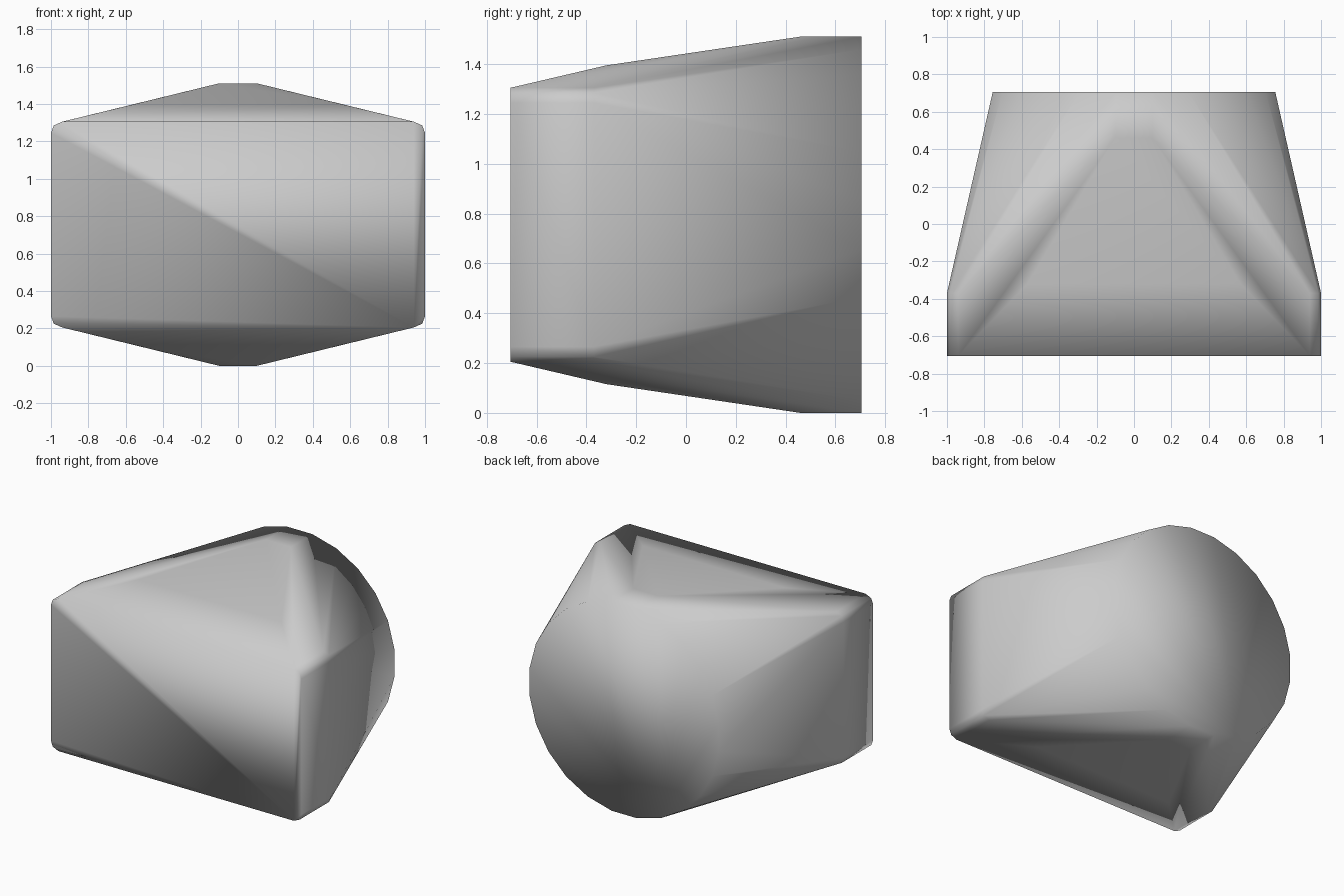
import bpy, bmesh
from math import sin, cos, pi

if "Cube" in bpy.data.objects:
    bpy.data.objects.remove(bpy.data.objects["Cube"])

CZ = 0.76   # height of the centre axis
pts = []

# front block: rounded rectangle, repeated at the face and where the taper starts
corner = [(1.0, 0.49), (0.985, 0.53), (0.94, 0.55)]
for y in (-0.705, -0.37):
    for sx in (-1, 1):
        for sz in (-1, 1):
            pts += [(sx * x, y, CZ + sz * z) for x, z in corner]

# shoulder ridge above and below, where the slope changes
for sx in (-1, 1):
    for sz in (-1, 1):
        pts.append((sx * 0.57, -0.32, CZ + sz * 0.64))

# round back end
N = 24
for i in range(N):
    a = 2 * pi * (i + 0.5) / N
    x, z = 0.762 * cos(a), 0.762 * sin(a)
    pts.append((x, 0.705, CZ + z))
    if abs(x) < 0.15:                      # short flat at top and bottom
        pts.append((x, 0.46, CZ + z))

# wrap everything in one convex shell
bm = bmesh.new()
for p in pts:
    bm.verts.new(p)
res = bmesh.ops.convex_hull(bm, input=bm.verts[:])
junk = {g for g in res["geom_interior"] + res["geom_unused"]
        if isinstance(g, bmesh.types.BMVert)}
bmesh.ops.delete(bm, geom=list(junk), context='VERTS')
bmesh.ops.recalc_face_normals(bm, faces=bm.faces[:])
low = min(v.co.z for v in bm.verts)
for v in bm.verts:
    v.co.z -= low
for f in bm.faces:
    f.smooth = True

mesh = bpy.data.meshes.new("tapered_shell")
bm.to_mesh(mesh)
bm.free()
obj = bpy.data.objects.new("tapered_shell", mesh)
bpy.context.collection.objects.link(obj)
